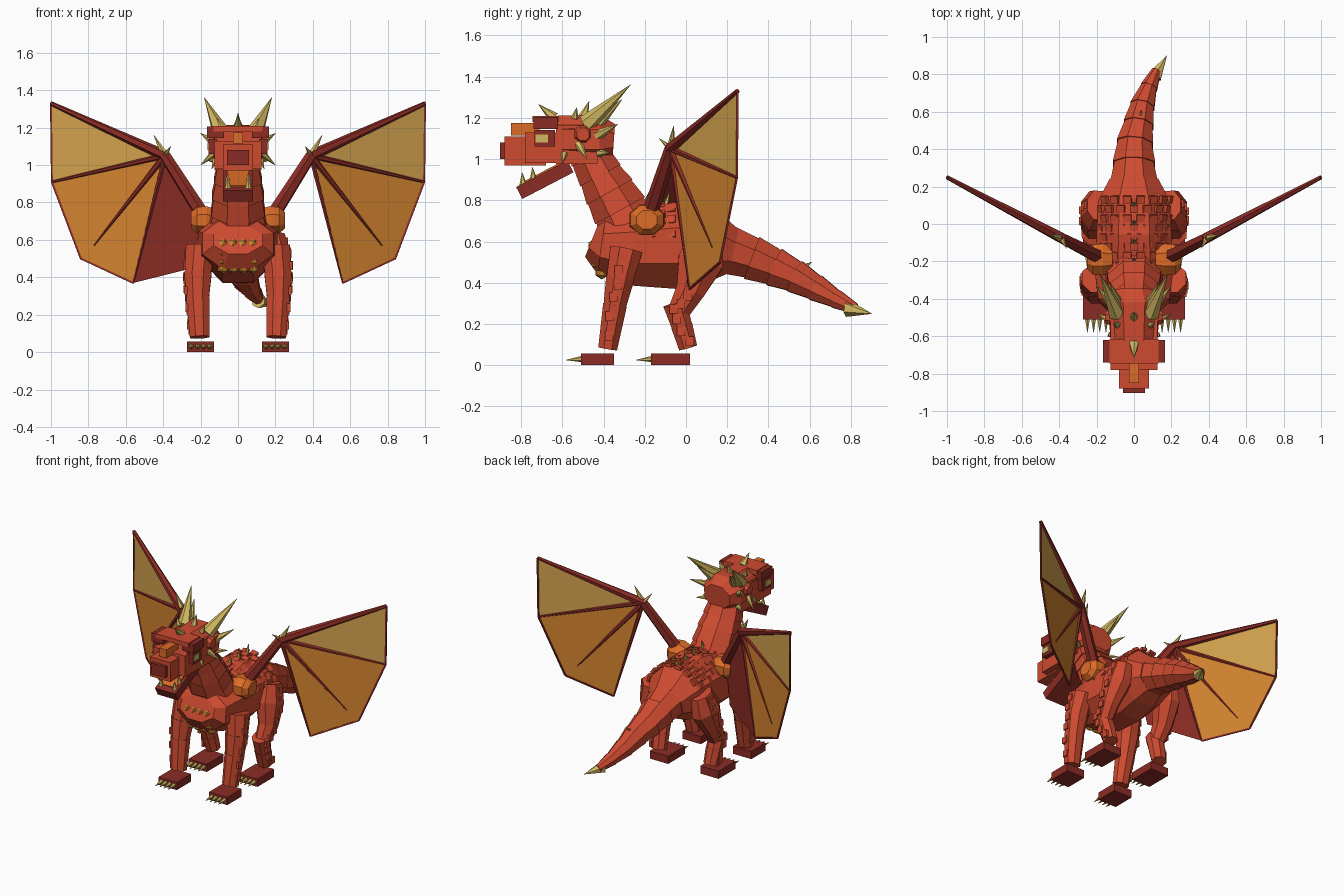
import bpy, bmesh, math, random
from mathutils import Vector, Matrix

if "Cube" in bpy.data.objects:
    bpy.data.objects.remove(bpy.data.objects["Cube"])
random.seed(4)


def material(name, r, g, b):
    m = bpy.data.materials.new(name)
    m.use_nodes = True
    m.diffuse_color = (r, g, b, 1)
    m.node_tree.nodes["Principled BSDF"].inputs["Base Color"].default_value = (r, g, b, 1)
    return m


RED = material("scale red", .62, .07, .03)
DARK = material("dark red", .26, .025, .018)
ORANGE = material("bright orange", .72, .15, .02)
HORN = material("horn yellow", .64, .48, .12)
BELLY = material("belly amber", .62, .25, .03)
WEB = material("wing orange", .68, .24, .03)
TAN = material("wing tan", .68, .38, .08)


def finish(name, bm, *mats):
    mesh = bpy.data.meshes.new(name)
    bm.to_mesh(mesh)
    bm.free()
    for m in mats:
        mesh.materials.append(m)
    ob = bpy.data.objects.new(name, mesh)
    bpy.context.collection.objects.link(ob)
    return ob


def ring(bm, c, t, rx, ry, sides):
    """Polygon ring around c, perpendicular to t."""
    ref = Vector((1, 0, 0)) if abs(t.x) < .8 else Vector((0, 1, 0))
    u = (ref - t * ref.dot(t)).normalized()
    v = t.cross(u)
    k = 1 / math.cos(math.pi / sides)
    angles = [(i + .5) * math.tau / sides for i in range(sides)]
    return [bm.verts.new(c + u * rx * k * math.cos(a) + v * ry * k * math.sin(a)) for a in angles]


def skin(bm, a, b):
    n = len(a)
    for i in range(n):
        bm.faces.new((a[i], a[(i + 1) % n], b[(i + 1) % n], b[i]))


def add_tube(bm, stations, sides=8, flare=0):
    """Loft through (x, y, z, rx, ry); a flare makes overlapping segments."""
    pts = [Vector(s[:3]) for s in stations]
    last = len(pts) - 1
    tans = [(pts[min(i + 1, last)] - pts[max(i - 1, 0)]).normalized() for i in range(last + 1)]
    if flare:
        for i in range(last):
            (rx, ry), (qx, qy) = stations[i][3:], stations[i + 1][3:]
            a = ring(bm, pts[i], tans[i], rx * (1 + flare), ry * (1 + flare), sides)
            b = ring(bm, pts[i + 1], tans[i + 1], qx, qy, sides)
            skin(bm, a, b)
            bm.faces.new(a[::-1])
            bm.faces.new(b)
        return
    rings = [ring(bm, p, t, s[3], s[4], sides) for p, t, s in zip(pts, tans, stations)]
    for a, b in zip(rings, rings[1:]):
        skin(bm, a, b)
    bm.faces.new(rings[0][::-1])
    bm.faces.new(rings[-1])


def tube(name, stations, mat, sides=8, flare=0):
    bm = bmesh.new()
    add_tube(bm, stations, sides, flare)
    return finish(name, bm, mat)


def spikes(name, items, mat=HORN, sides=6):
    """Cones given as (base, tip, radius)."""
    bm = bmesh.new()
    for base, tip, r in items:
        add_tube(bm, [(*base, r, r), (*tip, .001, .001)], sides)
    return finish(name, bm, mat)


def add_box(bm, c, size, turn=Matrix()):
    bmesh.ops.create_cube(bm, size=1, matrix=Matrix.Translation(c) @ turn @ Matrix.Diagonal((*size, 1)))


def box(name, c, size, mat, tilt=0):
    bm = bmesh.new()
    add_box(bm, c, size, Matrix.Rotation(tilt, 4, 'X'))
    return finish(name, bm, mat)


# Body, neck and tail
body = [(-.46, .6, .13, .08), (-.41, .58, .19, .14), (-.25, .57, .21, .185),
        (-.05, .58, .2, .21), (.12, .58, .19, .18), (.23, .55, .13, .11)]
tube("body", [(0, *s) for s in body], RED)
tube("neck", [(0, -.25, .62, .16, .15), (0, -.32, .75, .135, .13), (0, -.37, .84, .13, .12),
              (0, -.415, .92, .12, .105), (0, -.455, 1, .11, .1), (0, -.48, 1.1, .1, .09)],
     RED, flare=.06)
tube("tail", [(0, .2, .56, .12, .11), (0, .32, .52, .105, .1), (.005, .43, .475, .09, .088),
              (.025, .53, .43, .075, .075), (.045, .63, .375, .06, .06),
              (.08, .73, .32, .042, .042), (.12, .82, .275, .024, .026)], RED, flare=.08)
spikes("tail_tip", [((.11, .785, .275), (.175, .9, .25), .036)])

# Back scales follow the upper half of the body
bm = bmesh.new()
for row in range(8):
    y = -.22 + row * .05
    for k in range(-3, 4):
        a = k * .36 + (row % 2) * .18
        spot = (.2 * math.sin(a), y, .58 + .2 * math.cos(a))
        add_box(bm, spot, (.045, .04, .02), Matrix.Rotation(a, 4, 'Y') @ Matrix.Rotation(.2, 4, 'X'))
finish("back_scales", bm, RED)
spikes("back_spikes", [((0, y, .77), (0, y + .02, .84), .014) for y in (-.2, -.1, 0, .1)]
       + [((.03, .56, .47), (.04, .61, .49 + .01), .014)])

# Belly studs
bm = bmesh.new()
for i in range(4):
    for j in range(4):
        m = Matrix.Translation(((i - 1.5) * .053, -.445 + .018 * max(0, 2 - j), .45 + j * .043))
        bmesh.ops.create_icosphere(bm, subdivisions=1, radius=.034, matrix=m)
finish("belly_studs", bm, BELLY)

# Head
tube("skull", [(0, -.63, 1.095, .125, .115), (0, -.42, 1.095, .14, .12), (0, -.35, 1.09, .1, .08)], RED)
box("cheeks", (0, -.53, 1.07), (.25, .2, .19), RED)
box("muzzle_base", (0, -.69, 1.055), (.25, .18, .15), RED)
box("snout", (0, -.78, 1.04), (.16, .2, .14), RED)
box("nose_tip", (0, -.885, 1.04), (.115, .035, .08), DARK)
box("nose_ridge", (0, -.78, 1.145), (.055, .14, .06), ORANGE)
box("brow_top", (0, -.68, 1.195), (.26, .13, .03), RED)
for s, side in ((1, "left"), (-1, "right")):
    box(side + "_brow", (s * .12, -.68, 1.175), (.09, .12, .06), DARK)
    box(side + "_eye_socket", (s * .135, -.685, 1.1), (.045, .1, .08), DARK)
    box(side + "_eye", (s * .16, -.7, 1.1), (.008, .06, .04), HORN)
    tube(side + "_ear_disc", [(s * .12, -.5, 1.12, .045, .045), (s * .155, -.5, 1.12, .03, .03)], RED)
box("lower_jaw", (0, -.685, .9), (.16, .28, .065), DARK, .48)
box("mouth_lining", (0, -.7, .932), (.12, .2, .009), ORANGE, .48)
spikes("teeth", [((s * .055, y, z), (s * .055, y - .005, z + .06), .016)
                 for s in (1, -1) for y, z in ((-.79, .875), (-.74, .9))])

# Horns and face spikes
spikes("nose_horn", [((0, -.64, 1.2), (0, -.715, 1.265), .025)])
spikes("crown_spike", [((0, -.5, 1.2), (0, -.47, 1.28), .022)])
face = []
for s in (1, -1):
    face += [((s * .09, -.48, 1.17), (s * .18, -.27, 1.36), .042),
             ((s * .08, -.44, 1.16), (s * .13, -.31, 1.29), .03),
             ((s * .11, -.44, 1.11), (s * .2, -.33, 1.17), .027),
             ((s * .12, -.52, 1.07), (s * .2, -.48, 1.0), .02),
             ((s * .12, -.42, 1.03), (s * .18, -.37, 1.03), .018),
             ((s * .12, -.59, 1.03), (s * .14, -.6, .98), .016),
             ((s * .09, -.54, 1.2), (s * .11, -.53, 1.25), .016)]
spikes("horns", face)


def wing_plane(s, x, z):
    """Both wings lie in upright planes swept backwards."""
    return Vector((s * x, -.28 + .53 * x, z))


ELBOW, TIP, OUTER, LOWER, INNER = (.39, 1.05), (1, 1.33), (.995, .91), (.84, .5), (.56, .37)

for s, side in ((1, "left"), (-1, "right")):
    # Front legs
    front = [(s * .2, -.29, .56, .075, .075), (s * .215, -.32, .42, .07, .065),
             (s * .215, -.345, .29, .06, .055), (s * .205, -.38, .08, .052, .046)]
    tube(side + "_front_leg", front, RED, flare=.05)
    # Hind legs
    hind = [(s * .19, .1, .62, .06, .08), (s * .205, .07, .5, .08, .11),
            (s * .225, .02, .36, .06, .07), (s * .22, -.03, .27, .05, .055)]
    tube(side + "_thigh", hind, RED)
    shin = [(s * .22, -.055, .3, .055, .055), (s * .212, -.02, .19, .052, .05),
            (s * .205, .01, .085, .048, .045)]
    tube(side + "_hind_shin", shin, RED, flare=.04)
    # Scales on the outside of the legs
    bm = bmesh.new()
    for stations in (front, hind, shin):
        for a, b in zip(stations, stations[1:]):
            for t in (.25, .7):
                x, y, z, r, _ = [p + (q - p) * t for p, q in zip(a, b)]
                add_box(bm, (x + s * r, y + random.uniform(-.02, .02), z), (.018, .04, .045))
    finish(side + "_leg_scales", bm, RED)
    # Feet and claws
    for part, y0, y1 in (("front", -.51, -.35), ("hind", -.17, .02)):
        box(f"{side}_{part}_foot", (s * .2, (y0 + y1) / 2, .028), (.145, y1 - y0, .055), DARK)
        spikes(f"{side}_{part}_claws", [((s * (.15 + i * .033), y0 + .01, .03),
                                        (s * (.15 + i * .033), y0 - .07, .025), .014) for i in range(4)])
    # Wing shoulder, bones and elbow spikes
    tube(side + "_wing_shoulder", [(s * .12, -.19, .7, .07, .06), (s * .17, -.19, .705, .085, .075),
                                   (s * .22, -.19, .705, .08, .07), (s * .25, -.19, .705, .05, .045)], ORANGE)
    bm = bmesh.new()
    elbow = wing_plane(s, *ELBOW)
    add_tube(bm, [(s * .18, -.18, .72, .035, .035), (*elbow, .027, .027)], 6)
    for end, r0, r1 in ((TIP, .026, .01), (OUTER, .014, .006), ((.77, .57), .016, .003), (INNER, .012, .004)):
        add_tube(bm, [(*elbow, r0, r0), (*wing_plane(s, *end), r1, r1)], 6)
    for p, q in ((TIP, OUTER), (OUTER, LOWER), (LOWER, INNER)):
        add_tube(bm, [(*wing_plane(s, *p), .005, .005), (*wing_plane(s, *q), .005, .005)], 4)
    finish(side + "_wing_bones", bm, DARK)
    spikes(side + "_elbow_spikes", [(elbow, (s * .45, -.06, 1.16), .02),
                                    (elbow, (s * .36, -.13, 1.1), .014)])
    # Wing membrane; only the right wing joins back to the body
    panels = [(ELBOW, TIP, OUTER), (ELBOW, OUTER, LOWER, INNER)]
    if s < 0:
        panels.append((ELBOW, INNER, (.24, .45), (.19, .74)))
    bm = bmesh.new()
    for i, outline in enumerate(panels):
        face = bm.faces.new([bm.verts.new(wing_plane(s, *p)) for p in outline])
        face.material_index = i
    finish(side + "_wing_membrane", bm, TAN, WEB, DARK)
